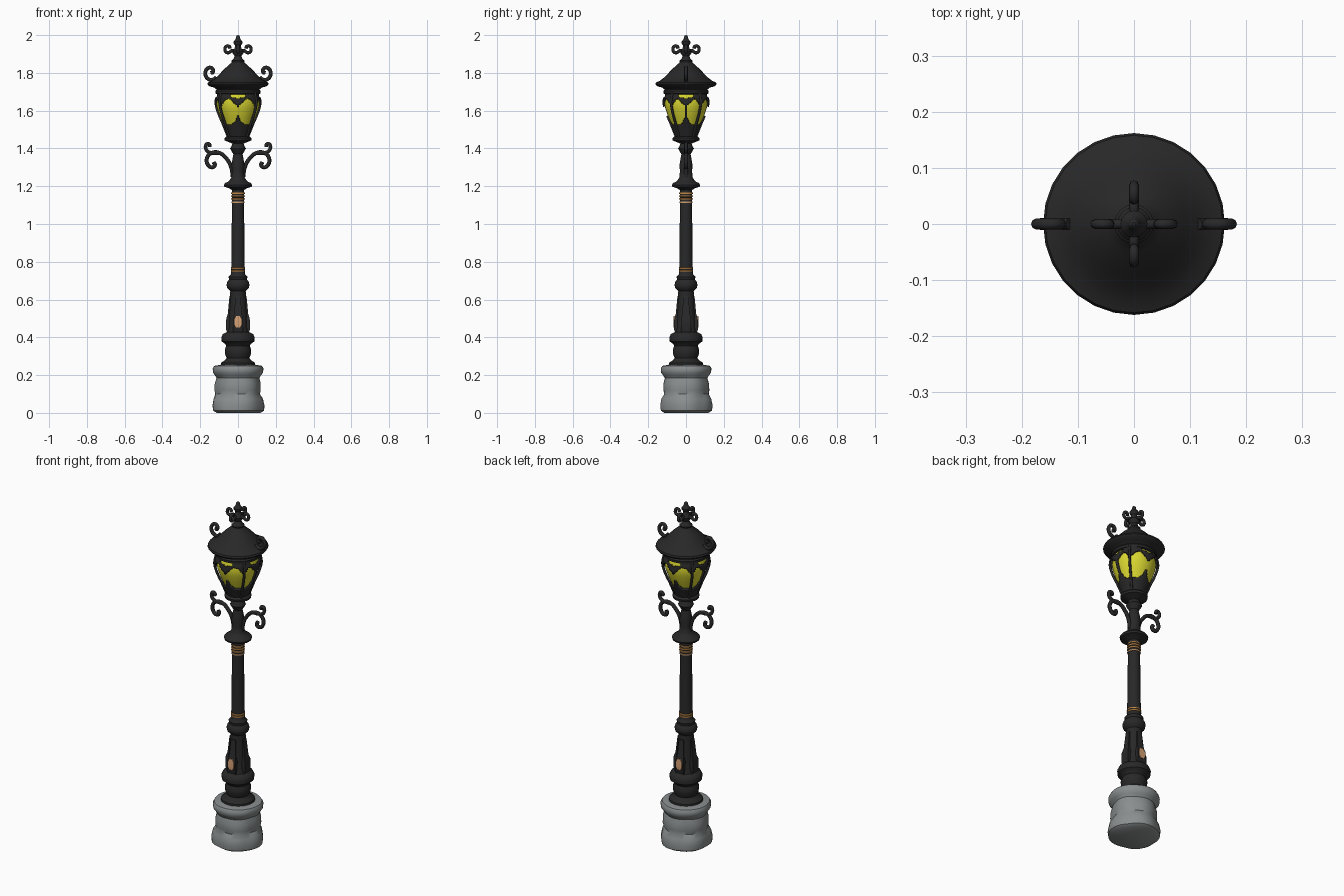
import bpy, bmesh, math, random
from mathutils import Vector

if "Cube" in bpy.data.objects:
    bpy.data.objects.remove(bpy.data.objects["Cube"])

random.seed(4)


def material(name, rgb):
    m = bpy.data.materials.new(name)
    m.diffuse_color = (*rgb, 1)
    m.use_nodes = True
    m.node_tree.nodes["Principled BSDF"].inputs["Base Color"].default_value = m.diffuse_color
    return m


IRON = material("black_iron", (0.021, 0.021, 0.022))
STONE = material("grey_stone", (0.25, 0.27, 0.27))
GLASS = material("yellow_glass", (0.70, 0.68, 0.03))
GOLD = material("orange_gold", (0.58, 0.26, 0.06))
PLAQUE = material("tan_plaque", (0.66, 0.35, 0.17))


def finish(bm, name, mat, angle=40):
    bmesh.ops.recalc_face_normals(bm, faces=bm.faces)
    me = bpy.data.meshes.new(name)
    bm.to_mesh(me)
    bm.free()
    me.materials.append(mat)
    ob = bpy.data.objects.new(name, me)
    bpy.context.collection.objects.link(ob)
    bpy.ops.object.select_all(action='DESELECT')
    bpy.context.view_layer.objects.active = ob
    ob.select_set(True)
    bpy.ops.object.shade_smooth_by_angle(angle=math.radians(angle))
    return ob


def lathe(name, profile, mat, segs=28, cap=True, warp=None, cut=None):
    """Turn (radius, z) points around z; warp scales radius, cut drops faces."""
    bm = bmesh.new()
    rings = []
    for r, z in profile:
        ring = []
        for i in range(segs):
            a = 2 * math.pi * i / segs
            k = r * (warp(a, z) if warp else 1)
            ring.append(bm.verts.new((k * math.cos(a), k * math.sin(a), z)))
        rings.append(ring)
    for lo, hi in zip(rings, rings[1:]):
        for i in range(segs):
            j = (i + 1) % segs
            bm.faces.new((lo[i], lo[j], hi[j], hi[i]))
    if cap:
        bm.faces.new(rings[0][::-1])
        bm.faces.new(rings[-1])
    if cut:
        gone = [f for f in bm.faces if cut(f.calc_center_median())]
        bmesh.ops.delete(bm, geom=gone, context='FACES')
    return finish(bm, name, mat)


def tube(name, pts, radius, turn=0.0):
    """Round iron bar along (x, z) points, turned about z."""
    cu = bpy.data.curves.new(name, 'CURVE')
    cu.dimensions = '3D'
    cu.bevel_depth, cu.bevel_resolution, cu.resolution_u = radius, 2, 5
    cu.use_fill_caps = True
    sp = cu.splines.new('BEZIER')
    sp.bezier_points.add(len(pts) - 1)
    for p, (x, z) in zip(sp.bezier_points, pts):
        p.co = (x, 0, z)
        p.handle_left_type = p.handle_right_type = 'AUTO'
    cu.materials.append(IRON)
    ob = bpy.data.objects.new(name, cu)
    ob.rotation_euler.z = turn
    bpy.context.collection.objects.link(ob)


def plate(name, mat, angle, levels):
    """Upright panel facing angle; levels are (half width, inner r, outer r, z)."""
    bm = bmesh.new()
    out = Vector((math.cos(angle), math.sin(angle), 0))
    side = Vector((-out.y, out.x, 0))
    rows = [[bm.verts.new(out * r + side * s + Vector((0, 0, z)))
             for r, s in ((ri, -w), (ro, -w), (ro, w), (ri, w))]
            for w, ri, ro, z in levels]
    for lo, hi in zip(rows, rows[1:]):
        for i in range(4):
            bm.faces.new((lo[i], lo[(i + 1) % 4], hi[(i + 1) % 4], hi[i]))
    bm.faces.new(rows[0])
    bm.faces.new(rows[-1])
    finish(bm, name, mat, 30)


# Lumpy stone plinth
phases = [random.uniform(0, 6.28) for _ in range(3)]


def lumps(a, z):
    k = 1 if z < 0.19 else 0.4
    row = phases[0] if z < 0.1 else phases[1]
    return 1 + k * (0.05 * abs(math.sin(2.5 * a + row)) - 0.025
                    + 0.015 * math.sin(3 * a + phases[2] + 20 * z))


lathe("stone_plinth", [(0.115, 0), (0.134, 0.012), (0.137, 0.04), (0.13, 0.075), (0.117, 0.1),
      (0.121, 0.12), (0.12, 0.155), (0.112, 0.185), (0.122, 0.2), (0.132, 0.213),
      (0.134, 0.235), (0.126, 0.249), (0.09, 0.255)], STONE, 40, warp=lumps)

# Iron post, from foot to lantern seat
lathe("post", [(0.092, 0.25), (0.09, 0.265), (0.07, 0.278), (0.06, 0.29), (0.068, 0.31),
      (0.07, 0.335), (0.062, 0.355), (0.068, 0.365), (0.086, 0.378), (0.088, 0.4),
      (0.08, 0.418), (0.06, 0.428), (0.053, 0.45), (0.05, 0.52), (0.042, 0.6),
      (0.041, 0.645), (0.057, 0.66), (0.061, 0.678), (0.056, 0.695), (0.047, 0.705),
      (0.05, 0.72), (0.037, 0.735), (0.036, 0.75), (0.032, 1.1), (0.033, 1.18),
      (0.045, 1.188), (0.072, 1.197), (0.075, 1.207), (0.068, 1.217), (0.05, 1.225),
      (0.036, 1.245), (0.032, 1.28), (0.035, 1.31), (0.03, 1.34), (0.024, 1.37),
      (0.034, 1.385), (0.042, 1.4), (0.034, 1.413), (0.03, 1.425), (0.045, 1.432),
      (0.07, 1.442), (0.072, 1.455), (0.06, 1.465), (0.06, 1.475)], IRON)

# Raised panels on the four sides of the lower post, plaques front and back
for i in range(4):
    plate("lower_panel", IRON, i * math.pi / 2,
          [(0.026, 0.02, 0.058, 0.425), (0.026, 0.02, 0.064, 0.445), (0.026, 0.02, 0.062, 0.5),
           (0.02, 0.02, 0.054, 0.525), (0.014, 0.02, 0.045, 0.62)])
for a in (-math.pi / 2, math.pi / 2):
    plate("small_plaque", PLAQUE, a,
          [(0.01, 0.058, 0.066, 0.452), (0.018, 0.058, 0.067, 0.466),
           (0.018, 0.058, 0.066, 0.495), (0.01, 0.058, 0.065, 0.512)])

# Thin bands on the shaft
for z, r, mat in ((0.752, 0.038, GOLD), (0.765, 0.038, GOLD), (1.115, 0.0355, PLAQUE),
                  (1.133, 0.036, GOLD), (1.148, 0.036, GOLD), (1.163, 0.036, GOLD)):
    lathe("shaft_band", [(r - 0.003, z - 0.004), (r, z - 0.003), (r, z + 0.003),
                         (r - 0.003, z + 0.004)], mat)

# Lantern: yellow glass inside a pierced iron cage with two lobes per side
OUTLINE = [(0.06, 1.462), (0.071, 1.49), (0.087, 1.53), (0.105, 1.57), (0.119, 1.61),
           (0.125, 1.64), (0.122, 1.67), (0.113, 1.7)]
rows = []
for (r0, z0), (r1, z1) in zip(OUTLINE, OUTLINE[1:]):
    rows += [(r0 + (r1 - r0) * t / 6, z0 + (z1 - z0) * t / 6) for t in range(6)]
rows.append(OUTLINE[-1])
CORNER = math.radians(51)     # front and back panes are wider than the side panes


def pierced(c):
    front = math.atan2(abs(c.x), abs(c.y)) < CORNER
    s = abs(c.x) if front else abs(c.y)
    mid, half = (0.049, 0.049) if front else (0.041, 0.038)
    lobe = ((s - mid) / half) ** 2 + ((c.z - 1.594) / 0.072) ** 2 < 1
    notch = c.z > 1.622 + 0.9 * s
    top = 1.67 - 0.1 * (0.04 - s) < c.z < 1.692 and s < 0.04
    return (lobe and not notch) or top


cage = lathe("lantern_cage", rows, IRON, 120, cap=False, cut=pierced)
mod = cage.modifiers.new("thickness", 'SOLIDIFY')
mod.thickness = 0.012
mod.offset = -1
lathe("lantern_glass", [(r - 0.01, z) for r, z in OUTLINE], GLASS, 32)

# Curved ribs on the lantern corners
for a in (CORNER, -CORNER):
    for back in (math.pi / 2, -math.pi / 2):
        tube("lantern_rib", [(r, z) for r, z in OUTLINE], 0.007, back + a)

# Roof and finial
lathe("roof", [(0.105, 1.685), (0.119, 1.69), (0.12, 1.703), (0.113, 1.712), (0.125, 1.722),
      (0.154, 1.73), (0.162, 1.741), (0.158, 1.75), (0.14, 1.757), (0.116, 1.775),
      (0.092, 1.8), (0.068, 1.825), (0.05, 1.84), (0.034, 1.855), (0.03, 1.863)], IRON)
lathe("finial", [(0.032, 1.855), (0.035, 1.865), (0.022, 1.877), (0.018, 1.89), (0.028, 1.903),
      (0.03, 1.915), (0.018, 1.93), (0.015, 1.945), (0.023, 1.955), (0.024, 1.965),
      (0.015, 1.976), (0.011, 1.985), (0.009, 1.995), (0.003, 2.0)], IRON, 16)

# Four curled finial arms
for i in range(4):
    tube("finial_curl", [(0.012, 1.915), (0.035, 1.917), (0.05, 1.907), (0.065, 1.912),
                         (0.069, 1.928), (0.06, 1.942), (0.046, 1.94), (0.043, 1.928)],
         0.0085, i * math.pi / 2)

# Scrolls on the left and right of the roof and the neck
for turn in (0, math.pi):
    tube("roof_scroll", [(0.115, 1.778), (0.13, 1.765), (0.152, 1.765), (0.171, 1.785),
                         (0.17, 1.812), (0.152, 1.828), (0.134, 1.82), (0.134, 1.803),
                         (0.146, 1.8)], 0.01, turn)
    tube("bracket_arm", [(0.028, 1.25), (0.036, 1.3), (0.06, 1.345), (0.1, 1.377),
                         (0.14, 1.376), (0.164, 1.35), (0.16, 1.315), (0.138, 1.3),
                         (0.122, 1.313), (0.13, 1.328)], 0.0105, turn)
    tube("bracket_curl", [(0.1, 1.375), (0.135, 1.376), (0.162, 1.386), (0.172, 1.408),
                          (0.164, 1.424), (0.15, 1.42), (0.15, 1.408)], 0.0095, turn)
